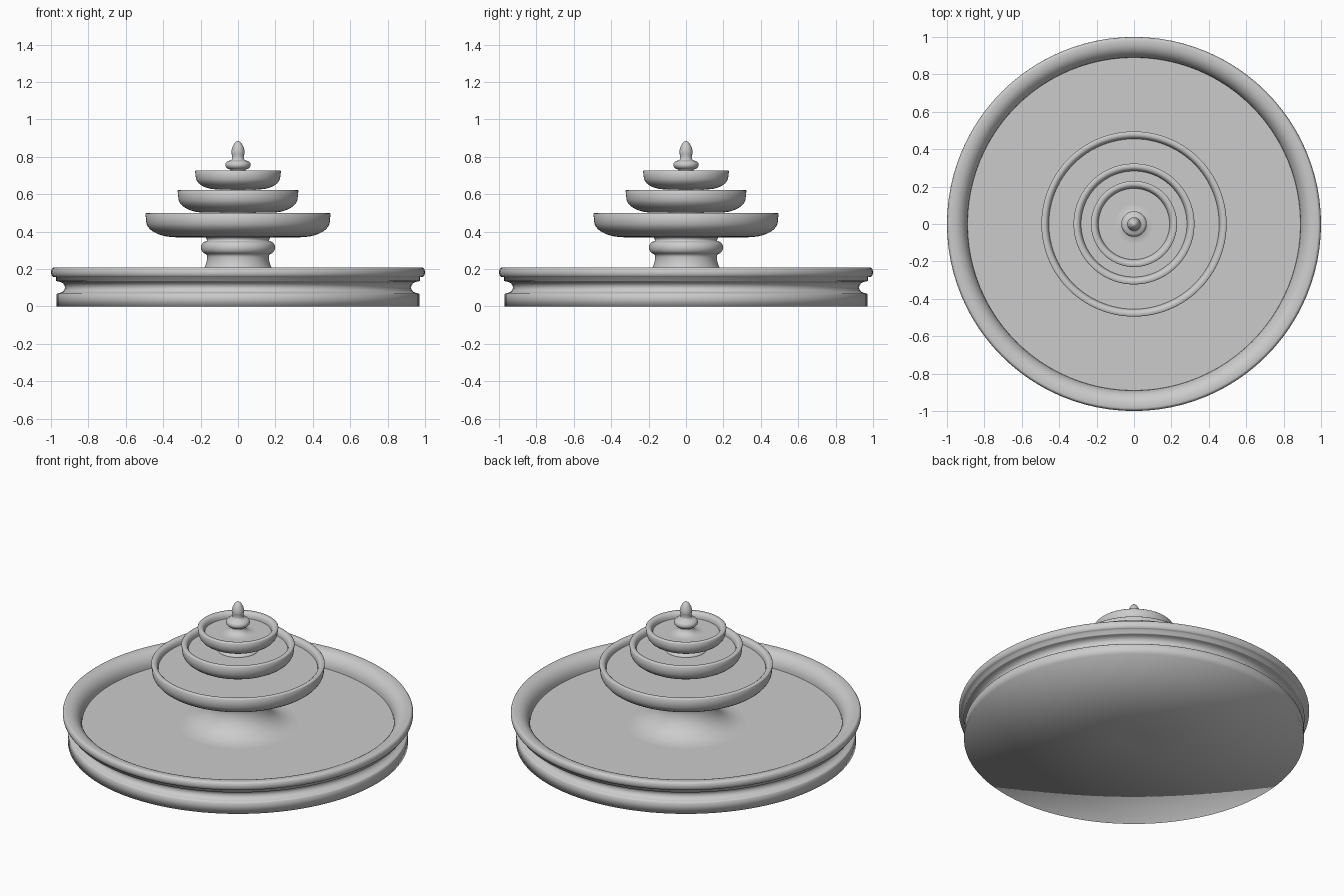
import bpy
import bmesh
from math import sin, cos, pi, radians

SEGMENTS = 96

if "Cube" in bpy.data.objects:
    bpy.data.objects.remove(bpy.data.objects["Cube"], do_unlink=True)

stone = bpy.data.materials.new("grey_stone")
stone.use_nodes = True
GREY = (0.6, 0.6, 0.6, 1.0)
stone.diffuse_color = GREY
stone.node_tree.nodes["Principled BSDF"].inputs["Base Color"].default_value = GREY


def arc(r, z, width, height, start, end, steps=8):
    """Elliptical arc of (radius, height) points, angles in degrees."""
    angles = [radians(start + (end - start) * i / steps) for i in range(steps + 1)]
    return [(r + width * cos(a), z + height * sin(a)) for a in angles]


def lathe(name, profile):
    """Turn a profile, listed from the underside outward and up, about z."""
    bm = bmesh.new()
    rings = []
    for r, z in profile:
        if r < 1e-4:
            rings.append([bm.verts.new((0, 0, z))] * SEGMENTS)
        else:
            turn = [2 * pi * i / SEGMENTS for i in range(SEGMENTS)]
            rings.append([bm.verts.new((r * cos(a), r * sin(a), z)) for a in turn])
    for low, high in zip(rings, rings[1:]):
        for i in range(SEGMENTS):
            j = (i + 1) % SEGMENTS
            corners = list(dict.fromkeys((low[i], low[j], high[j], high[i])))
            bm.faces.new(corners).smooth = True
    mesh = bpy.data.meshes.new(name)
    bm.to_mesh(mesh)
    bm.free()
    mesh.materials.append(stone)
    obj = bpy.data.objects.new(name, mesh)
    bpy.context.collection.objects.link(obj)
    return obj


def water(name, radius, z):
    lathe(name, [(radius, z), (0, z)])


def bowl(name, radius, bottom, top, foot):
    """Shallow dish with a rounded belly, a soft lip and a water surface."""
    belly = 0.65 * (top - bottom)
    sweep = radius - foot
    profile = [(0.06, bottom), (foot, bottom)]
    profile += arc(foot, bottom + belly, sweep - 0.004, belly, -80, 0)
    profile += [(radius, top - 0.004), (radius - 0.004, top)]
    profile += arc(radius - 0.018, top - 0.035, 0.022, 0.035, 90, 180, 5)[0:]
    lathe(name, profile)
    water(name + "_water", radius - 0.04, top - 0.035)


# Pool wall: plinth, hollow moulding, overhanging lip and sloped inner side
pool = [(0.085, 0), (0.97, 0), (0.97, 0.065)]
pool += arc(0.965, 0.102, 0.04, 0.032, 270, 90)
pool += [(0.973, 0.136), (0.973, 0.157), (0.99, 0.159)]
pool += arc(0.985, 0.183, 0.015, 0.025, -60, 90)
pool += arc(0.97, 0.12, 0.08, 0.088, 90, 180)
lathe("pool_wall", pool)
water("pool_water", 0.89, 0.12)

# Central pipe, closed flush with the underside
lathe("core_pipe", [(0, 0), (0.085, 0)])
lathe("core_column", [(0.085, 0), (0.085, 0.64)])

# Pedestal: flared foot, neck, bead and collar
pedestal = arc(0.34, 0.265, 0.175, 0.145, 270, 180, 10)
pedestal += [(0.168, 0.278)]
pedestal += arc(0.17, 0.315, 0.028, 0.034, -80, 80)
pedestal += [(0.165, 0.352), (0.168, 0.362), (0.178, 0.375)]
lathe("pedestal", pedestal)

# Three stacked bowls
bowl("lower_bowl", 0.495, 0.37, 0.50, 0.33)
bowl("middle_bowl", 0.323, 0.502, 0.623, 0.18)
bowl("upper_bowl", 0.23, 0.626, 0.728, 0.11)

# Stems carrying the middle and upper bowls
for name, base in (("lower_stem", 0.46), ("upper_stem", 0.585)):
    lathe(name, [(0.12, base)] + arc(0.12, base + 0.05, 0.025, 0.04, 270, 180, 5))

# Finial: flared foot, bead, neck and pointed bud
finial = arc(0.1, 0.73, 0.06, 0.037, 270, 180, 6)
finial += arc(0.042, 0.757, 0.026, 0.023, -80, 80)
finial += [(0.034, 0.785), (0.03, 0.797), (0.034, 0.815), (0.036, 0.828),
           (0.03, 0.852), (0.018, 0.874), (0.008, 0.883), (0, 0.885)]
lathe("finial", finial)
